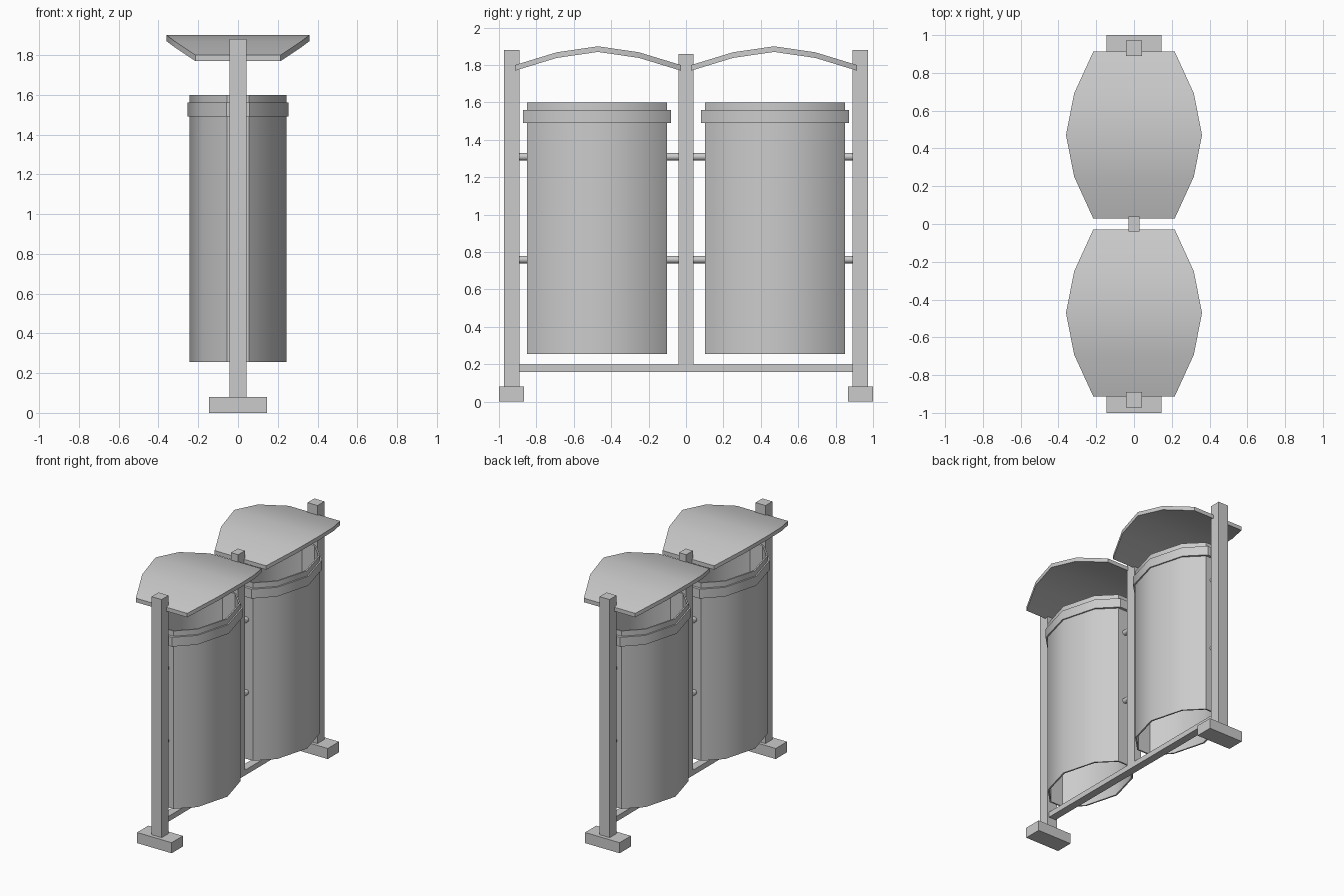
import bpy
import bmesh
import math

old = bpy.data.objects.get("Cube")
if old:
    bpy.data.objects.remove(old, do_unlink=True)

grey = bpy.data.materials.new("light grey metal")
grey.use_nodes = True
COLOUR = (0.6, 0.6, 0.6, 1)
grey.diffuse_color = COLOUR
grey.node_tree.nodes["Principled BSDF"].inputs["Base Color"].default_value = COLOUR


def finish(name, bm, smooth=False):
    bmesh.ops.recalc_face_normals(bm, faces=bm.faces)
    mesh = bpy.data.meshes.new(name)
    bm.to_mesh(mesh)
    bm.free()
    mesh.materials.append(grey)
    obj = bpy.data.objects.new(name, mesh)
    bpy.context.collection.objects.link(obj)
    if smooth:
        bpy.ops.object.select_all(action='DESELECT')
        obj.select_set(True)
        bpy.context.view_layer.objects.active = obj
        bpy.ops.object.shade_smooth_by_angle(angle=math.radians(40))
    return obj


def box(name, x, y, z):
    """Box from (low, high) pairs."""
    bm = bmesh.new()
    bmesh.ops.create_cube(bm, size=1)
    for v in bm.verts:
        v.co = [r[0] + (c + 0.5) * (r[1] - r[0]) for c, r in zip(v.co, (x, y, z))]
    return finish(name, bm)


def rod(name, y0, y1, z, radius=0.02):
    bm = bmesh.new()
    bmesh.ops.create_cone(bm, cap_ends=True, segments=12, radius1=radius,
                          radius2=radius, depth=y1 - y0)
    for v in bm.verts:
        v.co = (v.co.x, v.co.z + (y0 + y1) / 2, v.co.y + z)
    return finish(name, bm, True)


# Plan outline of a bin: flat narrow ends and bowed long sides
side = [(0.055, -0.375), (0.175, -0.255), (0.245, 0), (0.175, 0.255), (0.055, 0.375)]
outline = side + [(-x, y) for x, y in reversed(side)]


def tube(name, cy, z0, z1, outer, inner):
    """Open sleeve following the bin outline, with scaled outer and inner walls."""
    bm = bmesh.new()
    rings = []
    for (sx, sy), z in ((outer, z0), (outer, z1), (inner, z1), (inner, z0)):
        rings.append([bm.verts.new((x * sx, y * sy + cy, z)) for x, y in outline])
    n = len(outline)
    for k in range(4):
        a, b = rings[k], rings[(k + 1) % 4]
        for i in range(n):
            j = (i + 1) % n
            bm.faces.new((a[i], a[j], b[j], b[i]))
    return finish(name, bm, True)


# Lid stations along its length: y offset, half width, top height
stations = [(-0.443, 0.215, 1.80), (-0.22, 0.317, 1.868), (0, 0.36, 1.90),
            (0.22, 0.317, 1.868), (0.443, 0.215, 1.80)]


def lid(name, cy, thick=0.03):
    bm = bmesh.new()
    loops = []
    for y, w, z in stations:
        corners = ((w, z), (-w, z), (-w, z - thick), (w, z - thick))
        loops.append([bm.verts.new((x, y + cy, h)) for x, h in corners])
    for a, b in zip(loops, loops[1:]):
        for i in range(4):
            j = (i + 1) % 4
            bm.faces.new((a[i], a[j], b[j], b[i]))
    bm.faces.new(loops[0])
    bm.faces.new(loops[-1])
    return finish(name, bm, True)


# Frame shared by both halves
box("middle_post", (-0.03, 0.03), (-0.04, 0.04), (0.16, 1.86))
box("bottom_rail", (-0.03, 0.03), (-0.895, 0.895), (0.16, 0.20))

for s, end in ((-1, "front"), (1, "back")):
    def span(a, b):
        return tuple(sorted((s * a, s * b)))

    # End post and foot
    box(end + "_post", (-0.042, 0.042), span(0.89, 0.972), (0.08, 1.88))
    box(end + "_foot", (-0.145, 0.145), span(0.865, 1.0), (0, 0.08))

    # Bin, its collar and its lid
    cy = s * 0.476
    tube(end + "_bin", cy, 0.255, 1.60, (1, 1), (0.95, 0.97))
    tube(end + "_collar", cy, 1.49, 1.56, (1.04, 1.055), (0.98, 0.985))
    lid(end + "_lid", s * 0.471)

    # Pivot rods holding the bin
    for z, level in ((0.76, "lower"), (1.31, "upper")):
        rod(f"{end}_{level}_inner_rod", *span(0.035, 0.105), z)
        rod(f"{end}_{level}_outer_rod", *span(0.847, 0.895), z)
